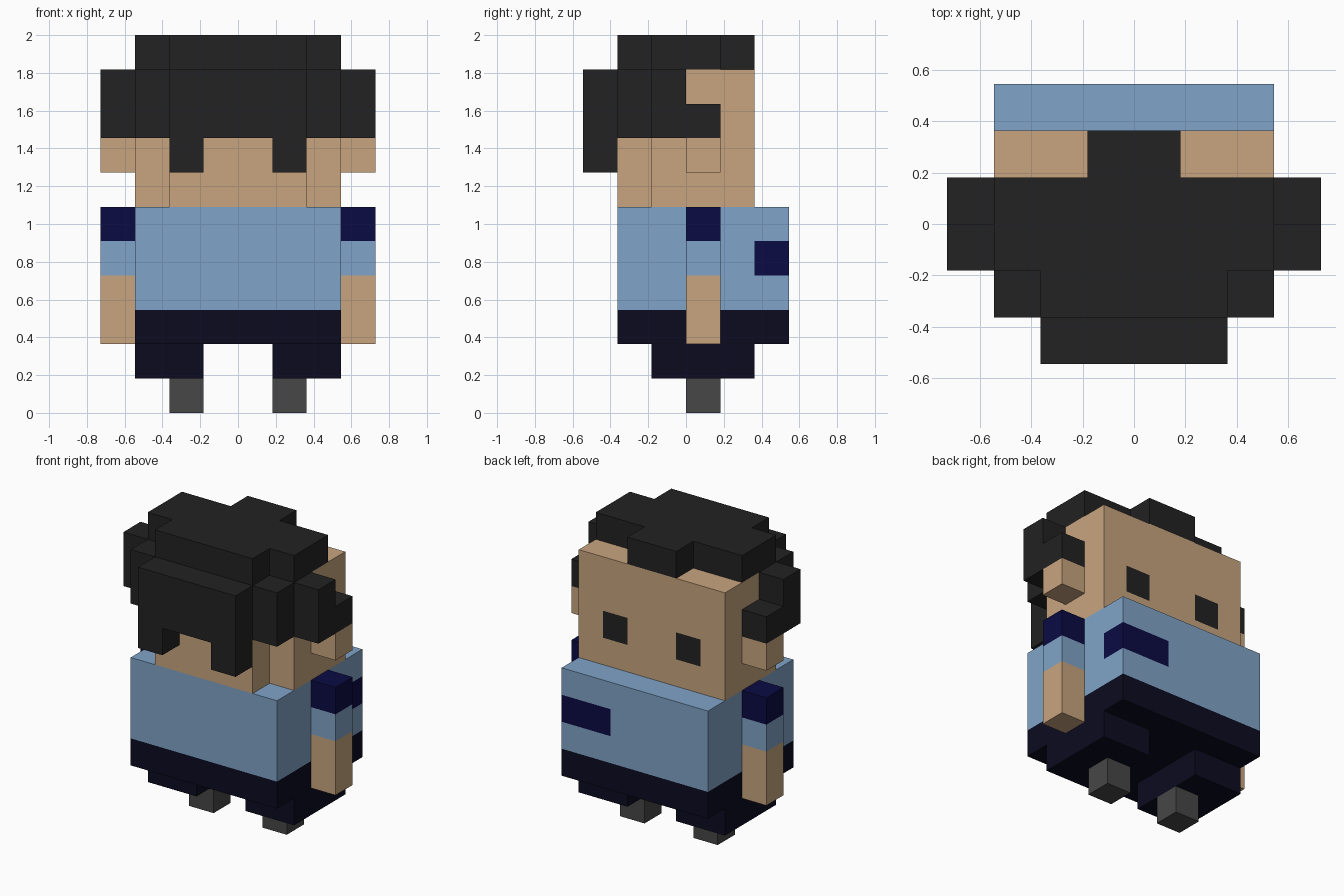
import bpy
import bmesh
from mathutils import Vector

cube = bpy.data.objects.get("Cube")
if cube:
    bpy.data.objects.remove(cube, do_unlink=True)

U = 2 / 11  # edge of one block


def material(name, hex_code):
    srgb = [int(hex_code[i:i + 2], 16) / 255 for i in (0, 2, 4)]
    linear = [c / 12.92 if c < 0.04045 else ((c + 0.055) / 1.055) ** 2.4 for c in srgb]
    mat = bpy.data.materials.new(name)
    mat.use_nodes = True
    mat.diffuse_color = (*linear, 1)
    mat.node_tree.nodes["Principled BSDF"].inputs["Base Color"].default_value = (*linear, 1)
    return mat


SKIN = material("skin", "C8A57F")
HAIR = material("black hair", "222222")
SHIRT = material("light blue shirt", "80A4C8")
TRIM = material("dark blue trim", "0B0B45")
TROUSERS = material("navy trousers", "0B0B20")
SHOES = material("grey shoes", "474747")


def part(name, mat, *boxes):
    """Flat-faced object made of boxes, each given as x, y and z ranges in blocks."""
    bm = bmesh.new()
    for ranges in boxes:
        verts = bmesh.ops.create_cube(bm, size=1)["verts"]
        for v in verts:
            v.co = Vector([U * (lo if c < 0 else hi) for c, (lo, hi) in zip(v.co, ranges)])
    mesh = bpy.data.meshes.new(name)
    bm.to_mesh(mesh)
    bm.free()
    mesh.materials.append(mat)
    obj = bpy.data.objects.new(name, mesh)
    bpy.context.collection.objects.link(obj)
    return obj


def pair(name, mat, x, y, z):
    """The same box on the left (+x) and right (-x) side."""
    part("left_" + name, mat, (x, y, z))
    part("right_" + name, mat, ((-x[1], -x[0]), y, z))


def paint(obj, mat, cuts, rule):
    """Cut the faces along block planes and colour those whose centre fits the rule."""
    obj.data.materials.append(mat)
    bm = bmesh.new()
    bm.from_mesh(obj.data)
    for axis, positions in cuts.items():
        normal = Vector([axis == a for a in "xyz"])
        for p in positions:
            bmesh.ops.bisect_plane(bm, geom=bm.verts[:] + bm.edges[:] + bm.faces[:],
                                   plane_co=normal * p * U, plane_no=normal)
    for f in bm.faces:
        if rule(f.calc_center_median() / U, f.normal):
            f.material_index = 1
    bm.to_mesh(obj.data)
    bm.free()


# Legs and waist
pair("shoe", SHOES, (1, 2), (0, 1), (0, 1))
pair("leg", TROUSERS, (1, 3), (-1, 2), (1, 2))
part("waist", TROUSERS, ((-3, 3), (-2, 3), (2, 3)))

# Torso with a badge wrapping one corner
torso = part("torso", SHIRT, ((-3, 3), (-2, 3), (3, 6)))
paint(torso, TRIM, {"x": [1], "y": [2], "z": [4, 5]},
      lambda c, n: c.x > 1 and c.y > 2 and 4 < c.z < 5)

# Arms
pair("arm", SKIN, (3, 4), (0, 1), (2, 4))
pair("sleeve", SHIRT, (3, 4), (0, 1), (4, 5))
pair("shoulder", TRIM, (3, 4), (0, 1), (5, 6))

# Head, eyes and ears
head = part("head", SKIN, ((-3, 3), (-1, 2), (6, 10)))
paint(head, HAIR, {"x": [-2, -1, 1, 2], "z": [7, 8]},
      lambda c, n: n.y > 0.5 and 1 < abs(c.x) < 2 and 7 < c.z < 8)
part("nape", SKIN, ((-2, 2), (-2, -1), (6, 8)))
pair("ear", SKIN, (3, 4), (0, 1), (7, 8))

# Hair
part("hair_top", HAIR,
     ((-3, 3), (-1, 1), (10, 11)),
     ((-2, 2), (-2, -1), (10, 11)),
     ((-1, 1), (1, 2), (10, 11)))
part("hair_layer", HAIR, ((-3, 3), (-2, -1), (8, 10)))
part("hair_bun", HAIR, ((-2, 2), (-3, -2), (8, 10)))
pair("hair_lock", HAIR, (1, 2), (-3, -2), (7, 8))
pair("side_hair", HAIR, (3, 4), (-1, 0), (8, 10))
pair("sideburn", HAIR, (3, 4), (0, 1), (8, 9))
